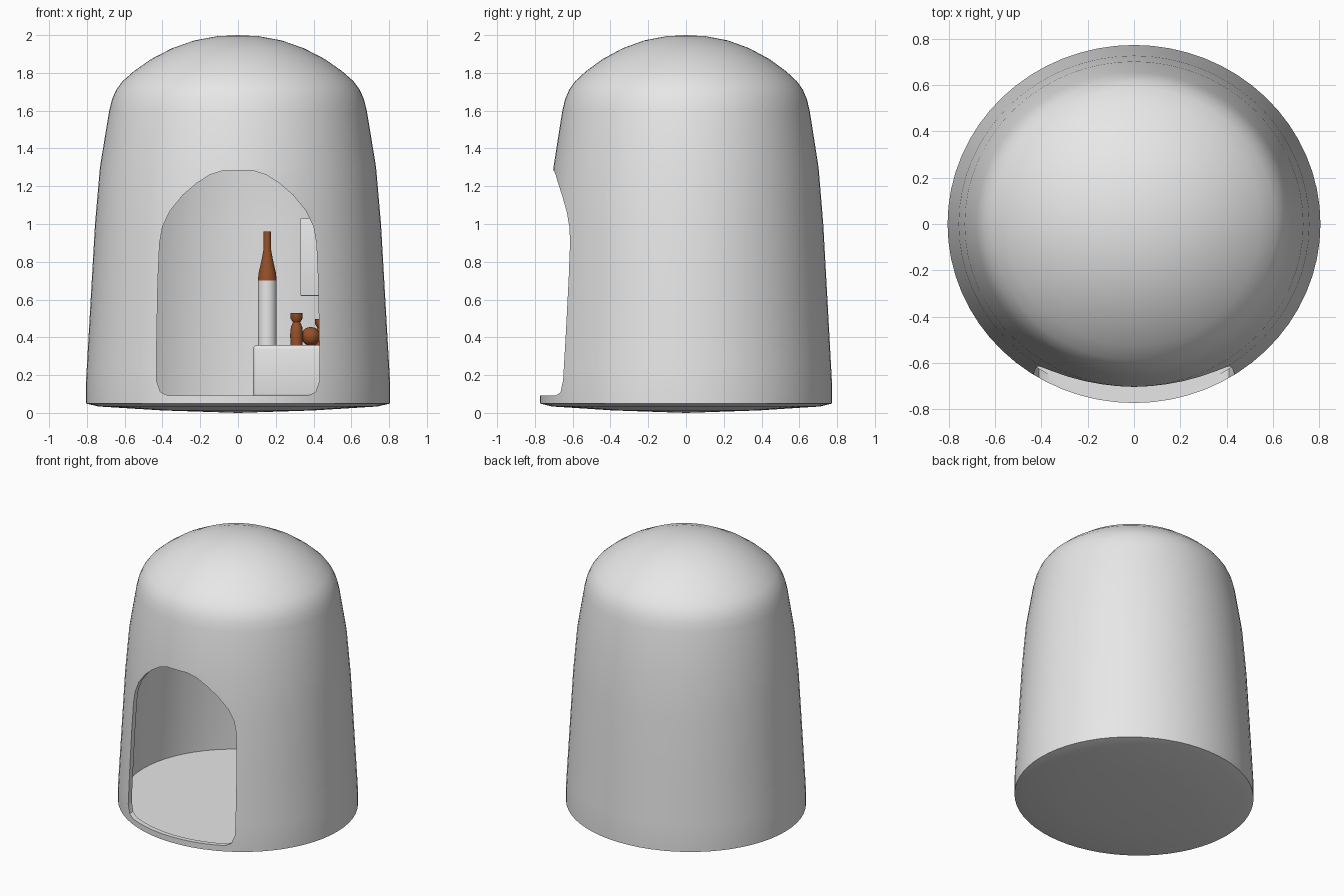
import bpy, bmesh, math

cube = bpy.data.objects.get("Cube")
if cube:
    bpy.data.objects.remove(cube, do_unlink=True)


def material(name, rgb):
    m = bpy.data.materials.new(name)
    m.use_nodes = True
    m.diffuse_color = (*rgb, 1)
    m.node_tree.nodes["Principled BSDF"].inputs["Base Color"].default_value = (*rgb, 1)
    return m


GREY = material("plaster grey", (0.8, 0.8, 0.8))
BROWN = material("clay brown", (0.3, 0.08, 0.022))


def finish(bm, name, mat):
    bmesh.ops.recalc_face_normals(bm, faces=bm.faces)
    mesh = bpy.data.meshes.new(name)
    bm.to_mesh(mesh)
    bm.free()
    obj = bpy.data.objects.new(name, mesh)
    bpy.context.collection.objects.link(obj)
    mesh.materials.append(mat)
    return obj


def activate(obj):
    bpy.ops.object.select_all(action="DESELECT")
    obj.select_set(True)
    bpy.context.view_layer.objects.active = obj


def smooth(obj, angle=35):
    activate(obj)
    bpy.ops.object.shade_smooth_by_angle(angle=math.radians(angle))


def carve(obj, cutter):
    """Subtract a cutter from an object, then discard the cutter."""
    cutter.hide_render = True
    cut = obj.modifiers.new("carve", "BOOLEAN")
    cut.operation = "DIFFERENCE"
    cut.solver = "EXACT"
    cut.object = cutter
    activate(obj)
    bpy.ops.object.modifier_apply(modifier=cut.name)
    bpy.data.objects.remove(cutter, do_unlink=True)


def lathe(name, profile, mat, loc=(0, 0, 0), steps=24, y_scale=1.0):
    """Turn a (radius, height) profile that starts and ends on the axis."""
    bm = bmesh.new()
    rings = []
    for r, z in profile:
        count = steps if r > 0 else 1
        rings.append([bm.verts.new((r * math.cos(math.tau * i / steps),
                                    r * math.sin(math.tau * i / steps) * y_scale, z))
                      for i in range(count)])
    for a, b in zip(rings, rings[1:]):
        for i in range(steps):
            quad = [a[i % len(a)], a[(i + 1) % len(a)], b[(i + 1) % len(b)], b[i % len(b)]]
            bm.faces.new(list(dict.fromkeys(quad)))
    obj = finish(bm, name, mat)
    obj.location = loc
    return obj


def box(name, low, high, mat, bevel):
    bm = bmesh.new()
    bmesh.ops.create_cube(bm, size=1)
    for v in bm.verts:
        v.co = [a + (c + 0.5) * (b - a) for a, b, c in zip(low, high, v.co)]
    bmesh.ops.bevel(bm, geom=bm.edges[:], offset=bevel, segments=3,
                    profile=0.5, affect="EDGES")
    obj = finish(bm, name, mat)
    smooth(obj)
    return obj


# Domed shell, hollowed by a cavity that follows the wall
WALL = 0.035
wall = [(0.805, 0.05), (0.805, 0.16), (0.8, 0.25), (0.78, 0.6), (0.757, 1.0),
        (0.731, 1.3), (0.705, 1.46), (0.682, 1.6), (0.667, 1.66), (0.645, 1.71),
        (0.612, 1.755), (0.55, 1.81), (0.46, 1.873), (0.35, 1.93),
        (0.23, 1.972), (0.11, 1.994)]
underside = [(0, 0.0), (0.4, 0.013), (0.74, 0.034)]
inside = [(r - WALL, z - WALL * (z > 1.65)) for r, z in wall[2:]]
shell = lathe("domed_shell", underside + wall + [(0, 2.0)], GREY, steps=64, y_scale=0.96)
carve(shell, lathe("cavity_cutter", [(0, 0.087), (0.77, 0.087)] + inside + [(0, 2.0 - WALL)],
                   GREY, steps=64, y_scale=0.96))

# Arched doorway: half outline mirrored, then extruded in depth
half = [(0.37, 0.092), (0.41, 0.11), (0.432, 0.17), (0.43, 0.4), (0.424, 0.7),
        (0.415, 0.9), (0.4, 0.985), (0.36, 1.07), (0.29, 1.155), (0.22, 1.215),
        (0.15, 1.26), (0.08, 1.282)]
outline = half + [(-x, z) for x, z in reversed(half)]
bm = bmesh.new()
face = bm.faces.new([bm.verts.new((x, -1.0, z)) for x, z in outline])
ext = bmesh.ops.extrude_face_region(bm, geom=[face])["geom"]
bmesh.ops.translate(bm, vec=(0, 0.7, 0),
                    verts=[g for g in ext if isinstance(g, bmesh.types.BMVert)])
carve(shell, finish(bm, "doorway_cutter", GREY))
smooth(shell, 40)

# Counter and wall panel inside
box("counter", (0.08, -0.04, 0.08), (0.6, 0.34, 0.36), GREY, 0.022)
box("wall_panel", (0.33, 0.36, 0.62), (0.53, 0.39, 1.03), GREY, 0.003)

# Tall bottle: pale body with a brown shoulder and neck
x, y, top = 0.155, 0.06, 0.355
smooth(lathe("bottle_body", [(0, 0), (0.05, 0), (0.05, 0.345), (0, 0.345)], GREY, (x, y, top)))
smooth(lathe("bottle_neck", [(0, 0), (0.05, 0), (0.046, 0.04), (0.03, 0.11), (0.021, 0.16),
                             (0.02, 0.26), (0, 0.26)], BROWN, (x, y, 0.7)))

# Small clay pots on the counter
jar = [(0, 0), (0.032, 0), (0.034, 0.06), (0.03, 0.1), (0.019, 0.125),
       (0.032, 0.145), (0.032, 0.173), (0, 0.173)]
bowl = [(0.05 * math.sin(math.pi * i / 10), 0.05 - 0.05 * math.cos(math.pi * i / 10))
        for i in range(11)]
bowl[0], bowl[-1] = (0, 0), (0, 0.1)
smooth(lathe("clay_jar", jar, BROWN, (0.31, 0.06, top)))
smooth(lathe("round_pot", bowl, BROWN, (0.385, 0.1, top)))
smooth(lathe("second_jar", jar, BROWN, (0.44, 0.18, top - 0.03)))
